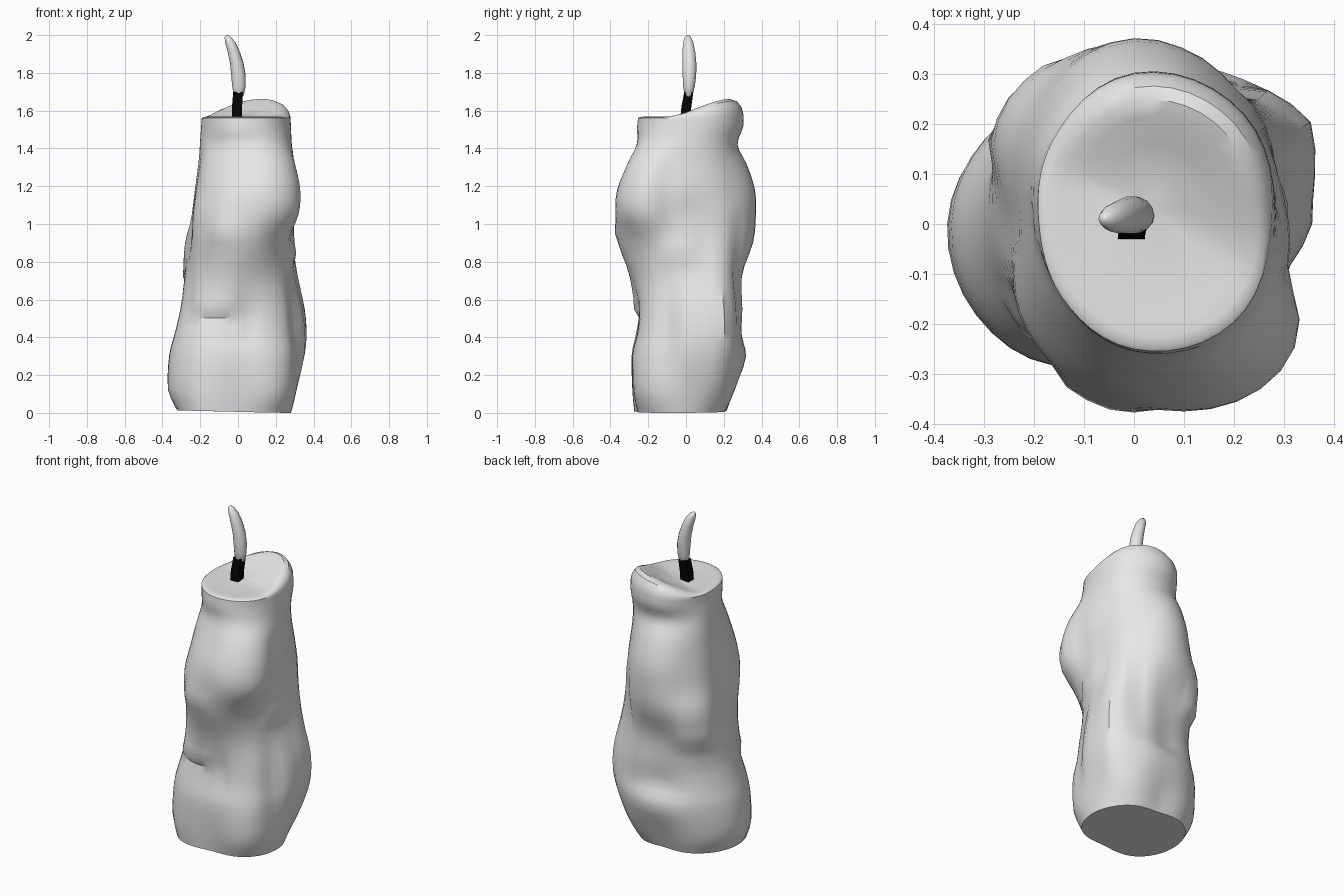
import bpy, bmesh, math
from mathutils import Vector

if "Cube" in bpy.data.objects:
    bpy.data.objects.remove(bpy.data.objects["Cube"])


def material(name, rgb):
    m = bpy.data.materials.new(name)
    m.use_nodes = True
    m.diffuse_color = (*rgb, 1)
    m.node_tree.nodes["Principled BSDF"].inputs["Base Color"].default_value = (*rgb, 1)
    return m


def catmull(a, b, c, d, t):
    return 0.5 * (2 * b + (c - a) * t + (2 * a - 5 * b + 4 * c - d) * t * t
                  + (3 * b - a - 3 * c + d) * t ** 3)


def loft(name, rings, mat, angle):
    """Skin a list of equal closed rings and cap both ends."""
    bm = bmesh.new()
    loops = [[bm.verts.new(p) for p in ring] for ring in rings]
    n = len(loops[0])
    for low, high in zip(loops, loops[1:]):
        for i in range(n):
            j = (i + 1) % n
            bm.faces.new((low[i], low[j], high[j], high[i]))
    bm.faces.new(loops[0][::-1])
    bm.faces.new(loops[-1])
    bmesh.ops.recalc_face_normals(bm, faces=bm.faces)
    mesh = bpy.data.meshes.new(name)
    bm.to_mesh(mesh)
    bm.free()
    obj = bpy.data.objects.new(name, mesh)
    bpy.context.collection.objects.link(obj)
    mesh.materials.append(mat)
    if angle:
        bpy.ops.object.select_all(action='DESELECT')
        obj.select_set(True)
        bpy.context.view_layer.objects.active = obj
        bpy.ops.object.shade_smooth_by_angle(angle=math.radians(angle))
    return obj


wax = material("pale wax", (0.8, 0.8, 0.8))
flame_mat = material("pale flame", (0.8, 0.8, 0.8))
black = material("burnt black", (0.001, 0.001, 0.001))

# Wax column: height, then radius every 45 degrees counter-clockwise from +x
ROWS = [
    (0.00, .28, .25, .21, .27, .32, .335, .26, .29),
    (0.12, .31, .315, .25, .31, .37, .35, .275, .335),
    (0.30, .35, .365, .315, .33, .365, .345, .285, .335),
    (0.42, .355, .37, .27, .31, .335, .32, .26, .31),
    (0.55, .34, .365, .28, .30, .305, .285, .25, .295),
    (0.72, .30, .345, .29, .32, .28, .28, .29, .285),
    (0.90, .285, .34, .355, .345, .25, .30, .36, .32),
    (1.05, .295, .335, .37, .31, .235, .30, .365, .405),
    (1.18, .31, .32, .365, .285, .225, .27, .35, .41),
    (1.32, .295, .30, .32, .26, .205, .235, .29, .365),
    (1.42, .285, .295, .27, .235, .20, .205, .25, .305),
    (1.50, .28, .31, .30, .23, .195, .205, .255, .285),
    (1.56, .275, .31, .30, .232, .19, .205, .25, .28),
]
# Drips: direction in degrees, half width, top, ledge height, thickness
DRIPS = [(243, 32, 0.85, 0.53, .028), (258, 16, 1.15, 0.92, .015),
         (353, 20, 1.05, 0.80, .025), (135, 24, 1.00, 0.73, .025)]
# Vertical folds: direction, half width, bottom, top, depth (negative bulges out)
FOLDS = [(342, 16, .10, .75, .035), (342, 14, .85, 1.40, .030),
         (54, 9, .35, 1.10, .025), (285, 8, .35, .60, .015),
         (30, 20, .08, .95, -.035)]
SEG, STEPS = 48, 3


def detail(deg, z):
    """Radial change from drips and folds."""
    r = 0
    for a, w, top, ledge, d in DRIPS:
        off = abs((deg - a + 180) % 360 - 180) / w
        if off < 1 and ledge - 0.01 <= z < top:
            r += d * min(1, 3 * (1 - off)) * (top - z) / (top - ledge)
    for a, w, low, top, d in FOLDS:
        off = abs((deg - a + 180) % 360 - 180) / w
        if off < 1 and low < z < top:
            r -= d * (1 - off) * math.sin(math.pi * (z - low) / (top - low))
    return r


def lift(deg):
    """The rim is raised toward the back left."""
    return 0.095 * max(0, math.cos(math.radians(deg - 62))) ** 1.7


def column_ring(row):
    z, radii, ring = row[0], row[1:], []
    for i in range(SEG):
        k, t = divmod(i * 8 / SEG, 1)
        k, deg = int(k), i * 360 / SEG
        r = catmull(*(radii[(k + o) % 8] for o in (-1, 0, 1, 2)), t) + detail(deg, z)
        h = z + lift(deg) * 0.3 * max(0, (z - 1.42) / 0.14)
        # The foot rests on its front left edge
        h += 0.0075 * max(0, 1 - z / 0.12) * (1 - math.cos(math.radians(deg + 15)))
        ring.append(Vector((r * math.cos(math.radians(deg)),
                            r * math.sin(math.radians(deg)), h)))
    return ring


rings = []
for g in range(len(ROWS) - 1):
    four = [ROWS[min(max(g + o, 0), len(ROWS) - 1)] for o in (-1, 0, 1, 2)]
    for s in range(STEPS):
        rings.append(column_ring([catmull(*vals, s / STEPS) for vals in zip(*four)]))
rings.append(column_ring(ROWS[-1]))

# Rolled rim and shallow sloping dish on top: scale, base height, lift share
rim = rings[-1]
center = Vector((0.04, 0.03, 0))
for scale, base, share in ((.97, 1.566, .58), (.90, 1.568, .88), (.80, 1.567, 1),
                           (.68, 1.565, .9), (.48, 1.564, .55), (.26, 1.566, .24),
                           (.08, 1.57, .08)):
    ring = []
    for i, p in enumerate(rim):
        q = center + (p - center) * scale
        ring.append((q.x, q.y, base + share * lift(i * 360 / SEG)))
    rings.append(ring)
loft("wax_column", rings, wax, 35)


def disc(x, y, z, rx, ry, n, turn=0):
    return [(x + rx * math.cos(math.tau * i / n + turn),
             y + ry * math.sin(math.tau * i / n + turn), z) for i in range(n)]


# Wick: short leaning square post
loft("wick", [disc(-.005, -.005, 1.55, .038, .037, 4, math.pi / 4),
              disc(-.005, 0.002, 1.62, .038, .037, 4, math.pi / 4),
              disc(0.0, 0.015, 1.70, .036, .034, 4, math.pi / 4)], black, 0)

# Flame: bent teardrop given as x, y, z, x radius, y radius
FLAME = [(.002, .012, 1.66, .008, .008), (.004, .013, 1.68, .026, .022),
         (.005, .016, 1.73, .036, .032), (.002, .018, 1.79, .038, .037),
         (-.006, .018, 1.85, .036, .038), (-.022, .015, 1.91, .032, .035),
         (-.040, .012, 1.96, .028, .028), (-.053, .010, 1.988, .018, .017),
         (-.058, .010, 2.0, .004, .004)]
loft("flame", [disc(*p, 14) for p in FLAME], flame_mat, 60)
